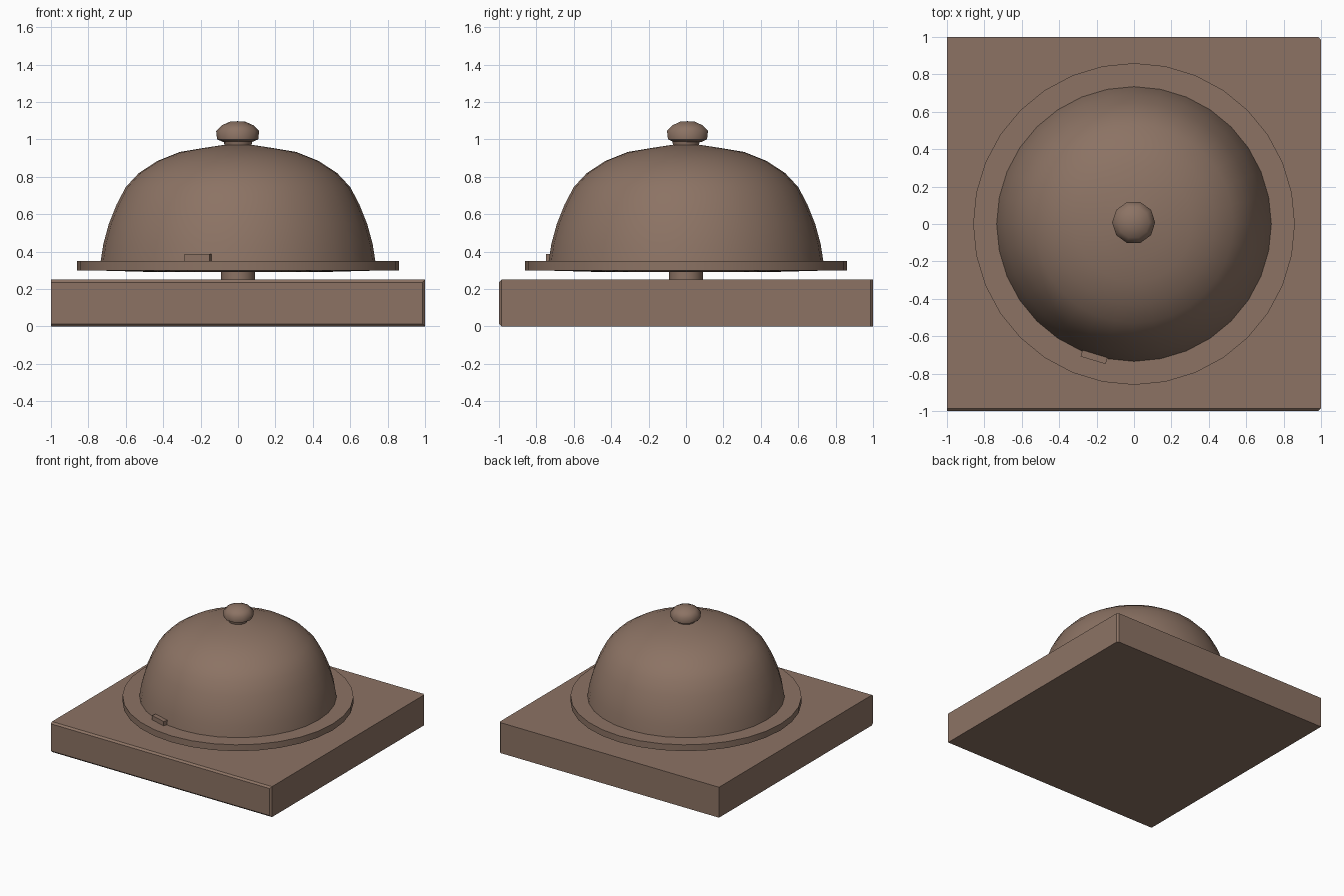
import bpy, bmesh, math
from mathutils import Matrix, Vector

cube = bpy.data.objects.get("Cube")
if cube:
    bpy.data.objects.remove(cube, do_unlink=True)

brown = bpy.data.materials.new("warm_brown")
brown.use_nodes = True
COLOR = (0.262, 0.171, 0.127, 1)
brown.diffuse_color = COLOR
brown.node_tree.nodes["Principled BSDF"].inputs["Base Color"].default_value = COLOR


def finish(bm, name, angle=None):
    """Turn a bmesh into an object, smooth below the given angle."""
    bmesh.ops.recalc_face_normals(bm, faces=bm.faces)
    mesh = bpy.data.meshes.new(name)
    bm.to_mesh(mesh)
    bm.free()
    mesh.materials.append(brown)
    obj = bpy.data.objects.new(name, mesh)
    bpy.context.collection.objects.link(obj)
    if angle:
        bpy.ops.object.select_all(action="DESELECT")
        bpy.context.view_layer.objects.active = obj
        obj.select_set(True)
        bpy.ops.object.shade_smooth_by_angle(angle=math.radians(angle))
    return obj


def lathe(name, profile, sides, angle=35, center=(0, 0)):
    """Revolve (radius, height) points; zero-radius ends become poles."""
    bm = bmesh.new()
    verts = [bm.verts.new((r, 0, z)) for r, z in profile]
    edges = [bm.edges.new(pair) for pair in zip(verts, verts[1:])]
    bmesh.ops.spin(bm, geom=verts + edges, cent=(0, 0, 0), axis=(0, 0, 1),
                   angle=math.tau, steps=sides, use_duplicate=False)
    bmesh.ops.remove_doubles(bm, verts=bm.verts, dist=0.0005)
    bmesh.ops.translate(bm, verts=bm.verts, vec=(*center, 0))
    return finish(bm, name, angle)


def box(name, center, size, bevel=0, turn=0):
    bm = bmesh.new()
    matrix = (Matrix.Translation(center) @ Matrix.Rotation(turn, 4, "Z")
              @ Matrix.Diagonal((*size, 1)))
    bmesh.ops.create_cube(bm, size=1, matrix=matrix)
    if bevel:
        # Worn edges: along the front and at the left corners
        worn = [e for e in bm.edges
                if all(v.co.y < 0 for v in e.verts)
                and abs(e.verts[0].co.x - e.verts[1].co.x) > 1
                or all(v.co.x > 0 for v in e.verts)
                and abs(e.verts[0].co.z - e.verts[1].co.z) > 0.1]
        bmesh.ops.bevel(bm, geom=worn, offset=bevel, segments=1,
                        affect="EDGES", profile=0.5)
    return finish(bm, name)


# Square base and the short stem above it
box("base", (0, 0, 0.125), (2, 2, 0.25), bevel=0.014)
lathe("stem", [(0, 0.24), (0.09, 0.24), (0.09, 0.32), (0, 0.32)], 20)

# Flat tray with a slightly bulging underside
lathe("tray", [(0, 0.29), (0.5, 0.292), (0.72, 0.298), (0.86, 0.298),
               (0.86, 0.35), (0, 0.35)], 32)

# Domed cover
lathe("dome", [(0.735, 0.345), (0.72, 0.44), (0.69, 0.55), (0.65, 0.65),
               (0.6, 0.745), (0.53, 0.82), (0.43, 0.885), (0.31, 0.933),
               (0.19, 0.953), (0.08, 0.97), (0, 0.972)], 32, angle=50)

# Small tab at the front edge of the cover
box("front_tab", (-0.21, -0.7, 0.367), (0.14, 0.06, 0.038),
    turn=math.atan2(-0.21, 0.7))

# Rough knob on a narrow neck
lathe("knob_neck", [(0, 0.96), (0.07, 0.96), (0.08, 1.0), (0, 1.0)], 10)
knob = lathe("knob", [(0, 0.985), (0.075, 0.985), (0.11, 1.0), (0.115, 1.045),
                      (0.085, 1.075), (0.04, 1.095), (0, 1.097)],
             10, angle=50, center=(-0.002, 0.008))
